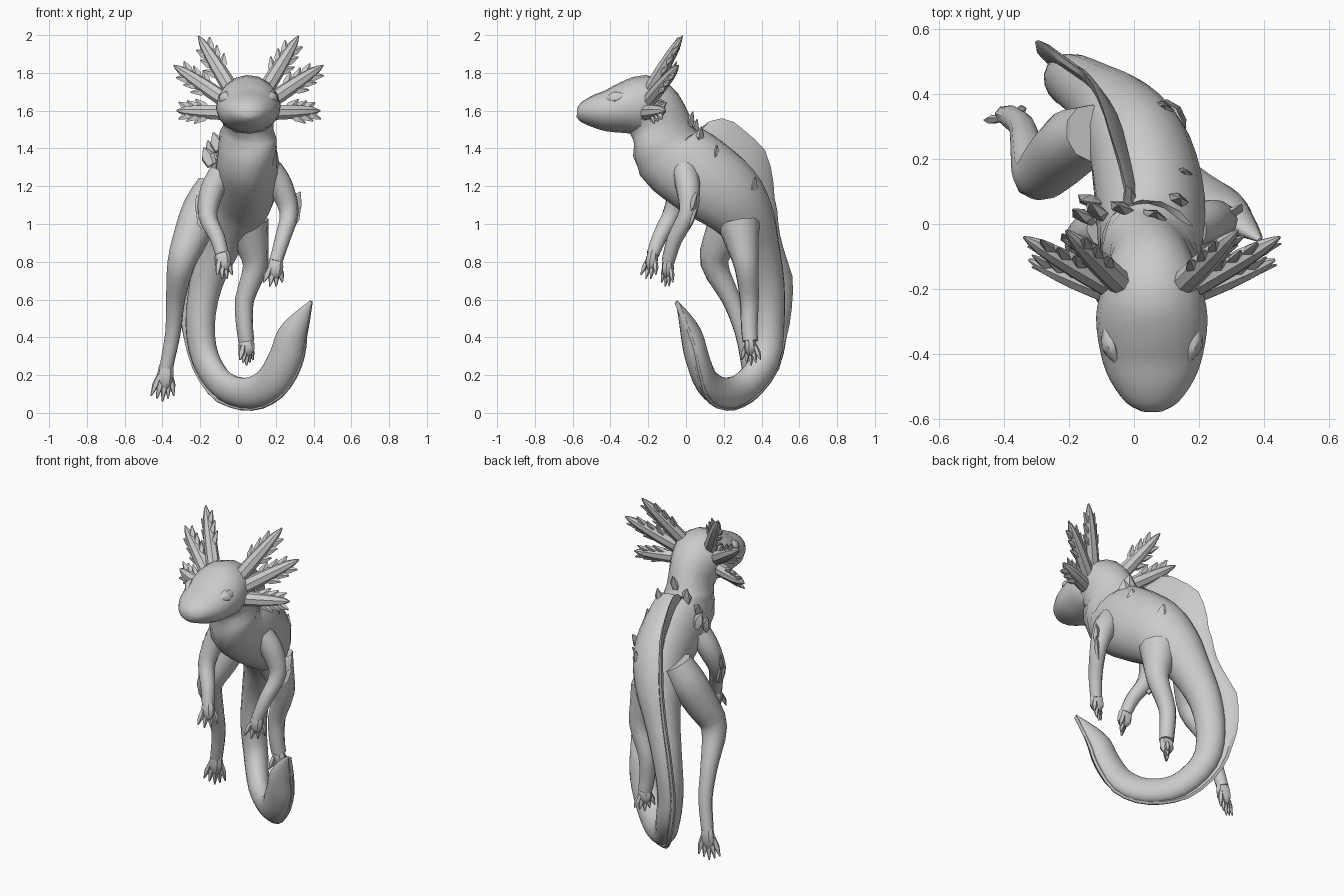
import bpy, bmesh, math, random
from mathutils import Vector as V

random.seed(4)
cube = bpy.data.objects.get("Cube")
if cube:
    bpy.data.objects.remove(cube, do_unlink=True)

skin = bpy.data.materials.new("grey_skin")
skin.use_nodes = True
skin.diffuse_color = (0.6, 0.6, 0.6, 1)
skin.node_tree.nodes["Principled BSDF"].inputs["Base Color"].default_value = (0.6, 0.6, 0.6, 1)

CURL = V((0.1, 0.0, 0.6))   # the body curls around this point
MID = 0.055                 # centre line of the head


def spline(rows, steps):
    """Catmull-Rom resampling of rows of numbers."""
    out = []
    rows = [rows[0]] + list(rows) + [rows[-1]]
    for a, b, c, d in zip(rows, rows[1:], rows[2:], rows[3:]):
        for k in range(steps):
            t = k / steps
            out.append([0.5 * (2 * q + (r - p) * t + (2 * p - 5 * q + 4 * r - s) * t * t
                               + (3 * q - p - 3 * r + s) * t ** 3)
                        for p, q, r, s in zip(a, b, c, d)])
    out.append(list(rows[-1]))
    return out


def frames(points, hint):
    """Side and dorsal directions along a path."""
    res = []
    for i, p in enumerate(points):
        t = (points[min(i + 1, len(points) - 1)] - points[max(i - 1, 0)]).normalized()
        d = (p - CURL) if hint is None else hint
        d = (d - t * d.dot(t)).normalized()
        res.append((t.cross(d), d))
    return res


def loft(bm, points, frame, widths, heights, sides):
    """Skin elliptical rings along a path and close the ends."""
    rings = []
    for p, (s, d), w, h in zip(points, frame, widths, heights):
        angles = [2 * math.pi * k / sides for k in range(sides)]
        rings.append([bm.verts.new(p + s * w * math.sin(a) + d * h * math.cos(a)) for a in angles])
    for a, b in zip(rings, rings[1:]):
        for k in range(sides):
            j = (k + 1) % sides
            bm.faces.new((a[k], a[j], b[j], b[k]))
    bm.faces.new(rings[0][::-1])
    bm.faces.new(rings[-1])


def tube(bm, rows, steps=3, sides=10, hint=V((0.2, 1, 0.1)), flat=1.0):
    """Rows of x, y, z, radius."""
    dense = spline(rows, steps)
    pts = [V(r[:3]) for r in dense]
    rad = [max(r[3], 0.002) for r in dense]
    loft(bm, pts, frames(pts, hint), rad, [r * flat for r in rad], sides)


def leaf(bm, base, tip, radius, hint, flat=0.4):
    """Small pointed blade, widest near its middle."""
    base, tip = V(base), V(tip)
    mid = base.lerp(tip, 0.5)
    rows = [(*base, radius * 0.7), (*mid, radius), (*tip, 0.004)]
    tube(bm, rows, 1, 5, hint, flat)


def finish(name, bm, angle=40):
    bmesh.ops.recalc_face_normals(bm, faces=bm.faces)
    mesh = bpy.data.meshes.new(name)
    bm.to_mesh(mesh)
    bm.free()
    ob = bpy.data.objects.new(name, mesh)
    bpy.context.collection.objects.link(ob)
    mesh.materials.append(skin)
    bpy.ops.object.select_all(action="DESELECT")
    ob.select_set(True)
    bpy.context.view_layer.objects.active = ob
    bpy.ops.object.shade_smooth_by_angle(angle=math.radians(angle))


# Head, torso and tail: x, y, z, half width, half height, dorsal fin height
spine = [
    (MID, -.578, 1.59, .03, .025, 0), (MID, -.55, 1.59, .08, .055, 0),
    (MID, -.48, 1.595, .13, .09, 0), (MID, -.4, 1.6, .158, .115, 0),
    (MID, -.29, 1.62, .172, .147, 0), (MID, -.2, 1.62, .155, .165, 0),
    (MID, -.13, 1.51, .13, .168, 0), (.05, -.085, 1.38, .157, .203, .03),
    (.05, .065, 1.265, .17, .215, .15), (.02, .22, 1.15, .16, .2, .13),
    (-.04, .32, 1.02, .135, .16, .07), (-.1, .38, .88, .105, .12, .05),
    (-.17, .43, .68, .085, .095, .08), (-.2, .44, .47, .075, .085, .06),
    (-.17, .42, .28, .07, .08, .03), (-.07, .31, .14, .062, .08, .02),
    (.07, .2, .105, .06, .085, .01), (.18, .11, .165, .062, .09, .01),
    (.25, .06, .29, .064, .088, .01), (.285, .03, .41, .058, .078, .01),
    (.34, -.01, .51, .032, .045, .005), (.388, -.05, .59, .006, .008, 0)]
dense = spline(spine, 3)
points = [V(r[:3]) for r in dense]
frame = frames(points, None)
bm = bmesh.new()
loft(bm, points, frame, [r[3] for r in dense], [r[4] for r in dense], 16)
finish("body_and_tail", bm)

# Ragged dorsal fin running from the shoulders to the tail tip
start = 7 * 3
fin_points, fin_heights, fin_frames = [], [], []
for r, p, (s, d) in list(zip(dense, points, frame))[start:]:
    lean = (d + V((-.22, 0, 0))).normalized()
    inner = r[4] * .8
    outer = r[4] + max(r[5], 0) * random.uniform(.88, 1.12)
    fin_points.append(p + lean * (inner + outer) / 2)
    fin_heights.append((outer - inner) / 2)
    fin_frames.append((s, lean))
bm = bmesh.new()
loft(bm, fin_points, fin_frames, [.014] * len(fin_points), fin_heights, 6)
finish("dorsal_fin", bm, 30)

# Eyes under heavy lids
for side, name in ((1, "left"), (-1, "right")):
    bm = bmesh.new()
    eye = V((MID + side * .13, -.375, 1.67))
    tube(bm, [(*(eye + V((side * -.025, -.06, -.01))), .004), (*eye, .035),
              (*(eye + V((side * .012, .06, .01))), .004)], 3, 8, V((side, -.2, .5)), .7)
    finish(name + "_eye", bm)

# Three feathery gill stalks on each side: base offset and tip offset from the head centre
gills = [("upper", (.09, -.19, 1.71), (.265, -.02, 1.995)),
         ("middle", (.13, -.19, 1.66), (.395, -.04, 1.84)),
         ("lower", (.13, -.21, 1.59), (.38, -.11, 1.6))]
for side, word in ((1, "left"), (-1, "right")):
    for level, base, tip in gills:
        a = V((MID + side * base[0], base[1], base[2]))
        b = V((MID + side * tip[0], tip[1], tip[2]))
        along = (b - a).normalized()
        facing = V((side * .3, -1, .4))
        across = along.cross(facing).normalized()
        bm = bmesh.new()
        stalk = [(*a, .042), (*a.lerp(b, .4), .04), (*a.lerp(b, .8), .027), (*b, .004)]
        tube(bm, stalk, 2, 8, facing, .9)
        # Barbs on both edges of the stalk
        for f in (.28, .45, .62):
            for way in (-1, 1):
                root = a.lerp(b, f + way * .03)
                end = root + along * .09 + across * way * (.085 - .06 * f)
                leaf(bm, root, end, .026, facing, .6)
        finish(word + "_" + level + "_gill", bm, 30)

# Limbs: path of x, y, z, radius, then where the toes point, their count and spread
limbs = [
    ("left_arm", [(.17, -.01, 1.29, .065), (.225, .01, 1.2, .066), (.27, .01, 1.06, .05),
                  (.235, -.06, .92, .041), (.2, -.095, .8, .035)],
     (.185, -.1, .66), 4, (.1, .06)),
    ("right_arm", [(-.09, -.01, 1.27, .065), (-.14, -.03, 1.17, .064), (-.16, -.08, 1.04, .05),
                   (-.11, -.14, .93, .041), (-.085, -.175, .84, .035)],
     (-.07, -.2, .7), 4, (.08, .08)),
    ("left_leg", [(.05, .28, 1.0, .115), (.075, .3, .89, .088), (.09, .32, .77, .065),
                  (.035, .335, .6, .051), (.035, .335, .46, .045), (.045, .34, .38, .042)],
     (.045, .345, .25), 5, (.07, .1)),
    ("right_leg", [(-.13, .28, 1.2, .09), (-.19, .25, 1.08, .105), (-.25, .19, .93, .095),
                   (-.3, .15, .79, .075), (-.33, .24, .6, .051), (-.345, .3, .42, .041),
                   (-.38, .33, .24, .036)],
     (-.4, .34, .06), 5, (.12, .04))]
for name, rows, reach, toes, spread in limbs:
    bm = bmesh.new()
    wrist, reach = V(rows[-1][:3]), V(reach)
    tube(bm, rows)
    tube(bm, [(*V(rows[-2][:3]).lerp(wrist, .8), .03), (*wrist, .04),
              (*wrist.lerp(reach, .35), .043), (*wrist.lerp(reach, .6), .02)], 2, 8, flat=.75)
    for k in range(toes):
        f = k / (toes - 1) - .5
        fan = V((f * spread[0], f * spread[1], abs(f) * .06))
        leaf(bm, wrist.lerp(reach, .3) + fan * .5, reach + fan, .018, V((0, 1, 0)), .85)
    # Loose skin flaps on the elbows
    if name.endswith("arm"):
        out = 1 if name.startswith("left") else -1
        for drop, size in ((0, .045), (-.08, .03)):
            root = V(rows[2][:3]) + V((0, 0, drop))
            leaf(bm, root, root + V((out * .06, .05, .11)), size, V((out * .5, -1, .3)), .4)
    finish(name, bm)

# Rough skin plates across the shoulders and back
bm = bmesh.new()
tufts = [(.06, .02, 1.52), (.12, .08, 1.44), (-.03, .05, 1.48), (-.1, .03, 1.42),
         (-.12, .08, 1.37), (.13, .17, 1.34), (-.14, .02, 1.34), (.08, .36, 1.17)]
for t in tufts:
    root = V(t) - V((0, .01, .03))
    away = V(((t[0] - .04) * 2.5, random.uniform(0, .6), 1)).normalized()
    leaf(bm, root, root + away * .11, .042, V((.4, 1, 0)), .5)
finish("shoulder_plates", bm, 30)
